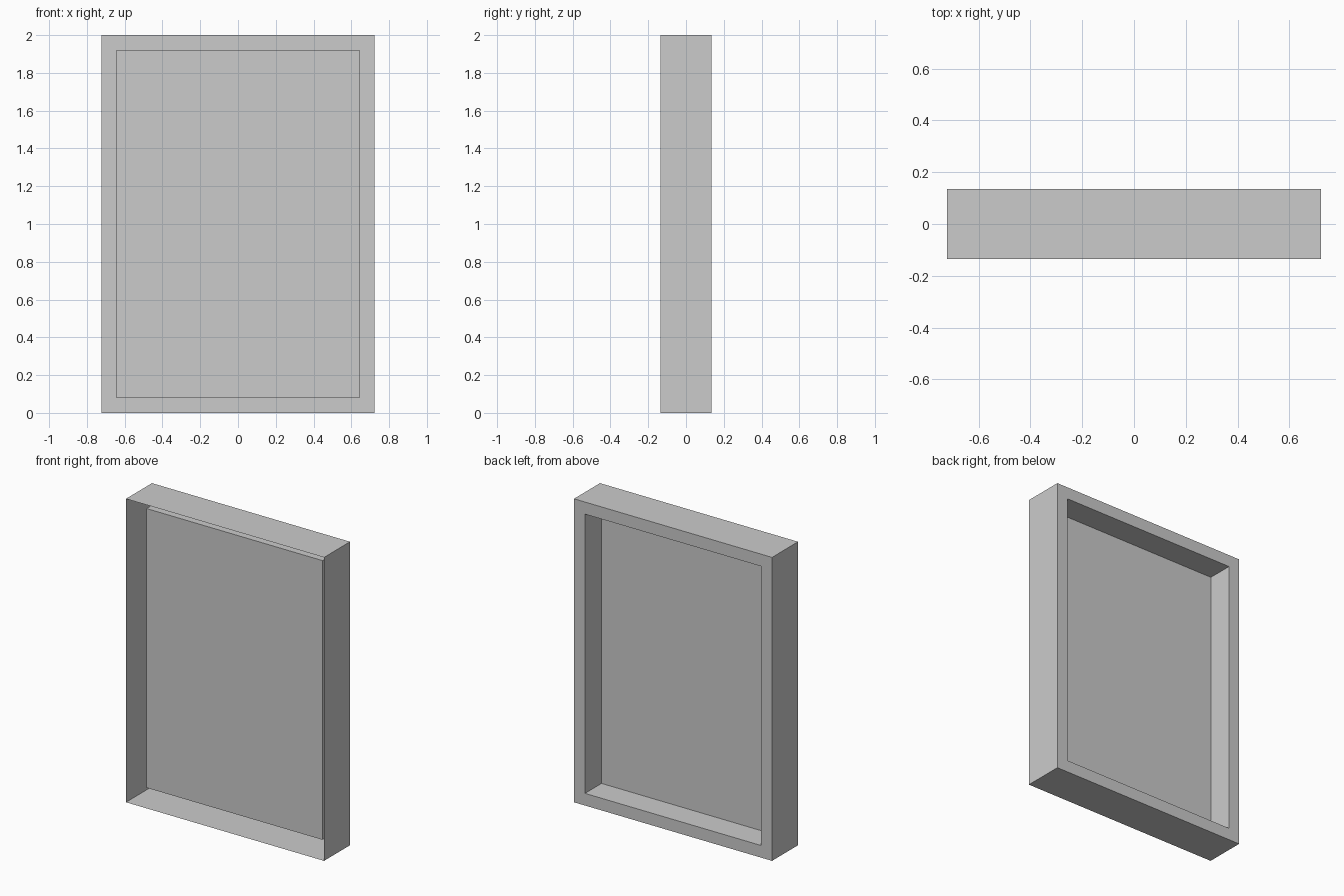
import bpy, bmesh
from mathutils import Matrix, Vector

if "Cube" in bpy.data.objects:
    bpy.data.objects.remove(bpy.data.objects["Cube"])

W, D, H = 1.444, 0.27, 2.0      # overall size
BORDER, RECESS = 0.08, 0.172    # back rim width, pocket depth

bm = bmesh.new()
# Thin-walled slab standing on the ground
bmesh.ops.create_cube(bm, size=1.0, matrix=Matrix.Translation((0, 0, H / 2)) @ Matrix.Diagonal((W, D, H, 1)))
bm.normal_update()

# Open front
front = [f for f in bm.faces if f.normal.y < -0.9]
bmesh.ops.delete(bm, geom=front, context='FACES_ONLY')

# Back rim, then the panel pushed forward into the slab
back = next(f for f in bm.faces if f.normal.y > 0.9)
bmesh.ops.inset_individual(bm, faces=[back], thickness=BORDER, depth=0.0, use_even_offset=True)
panel = min((f for f in bm.faces if f.normal.y > 0.9),
            key=lambda f: (f.calc_center_median() - Vector((0, D / 2, H / 2))).length)
panel = bmesh.ops.extrude_discrete_faces(bm, faces=[panel])["faces"][0]
bmesh.ops.translate(bm, verts=panel.verts[:], vec=(0, -RECESS, 0))
bm.normal_update()

mesh = bpy.data.meshes.new("recessed_panel_frame")
bm.to_mesh(mesh)
bm.free()
bpy.context.collection.objects.link(bpy.data.objects.new("recessed_panel_frame", mesh))
